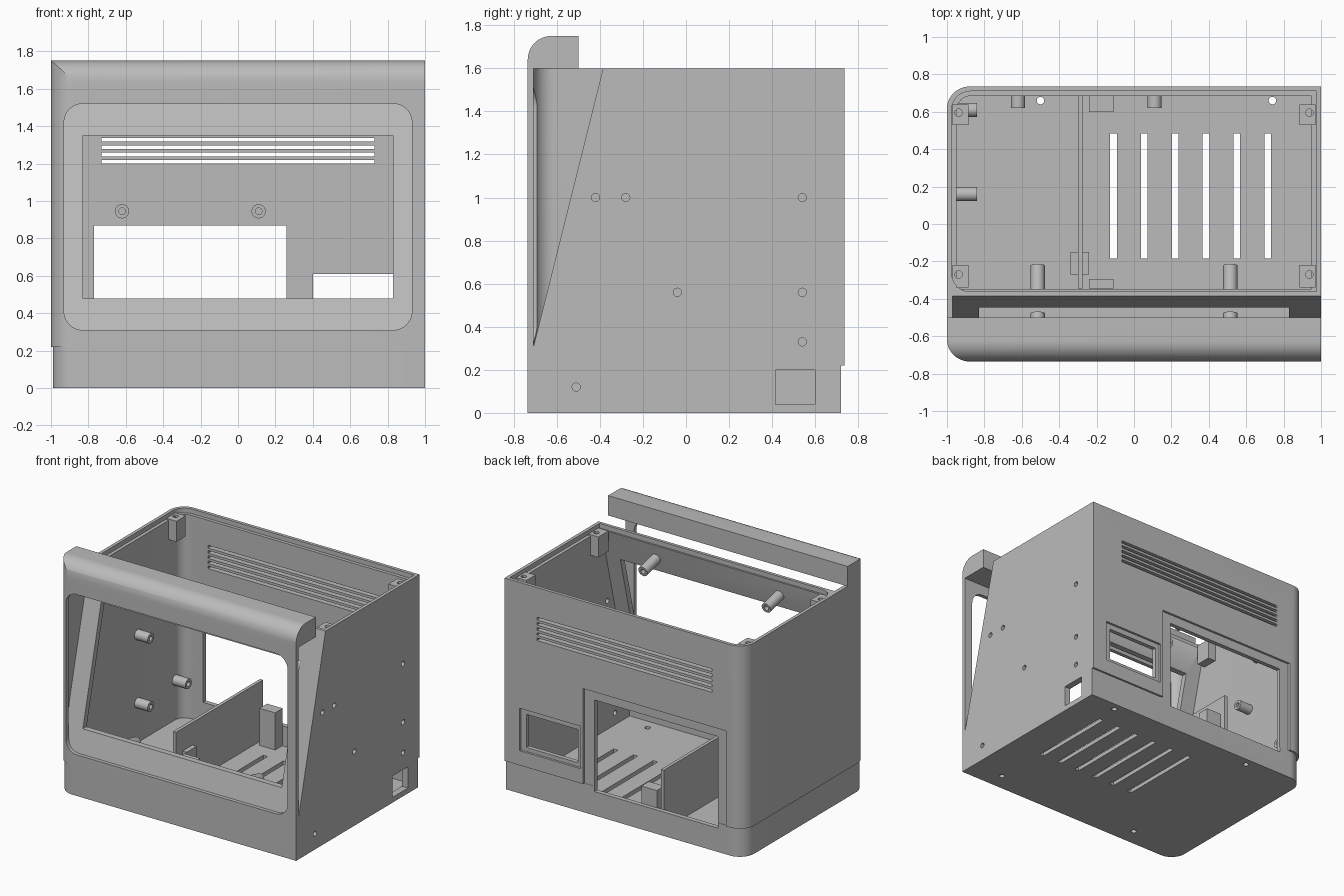
import bpy, bmesh, math
from mathutils import Vector

if "Cube" in bpy.data.objects:
    bpy.data.objects.remove(bpy.data.objects["Cube"], do_unlink=True)

GREY = (0.5, 0.5, 0.5, 1)
grey = bpy.data.materials.new("grey plastic")
grey.use_nodes = True
grey.diffuse_color = GREY
grey.node_tree.nodes["Principled BSDF"].inputs["Base Color"].default_value = GREY


def prism(name, pts, axis, lo, hi):
    """Extrude a 2D outline along an axis; outline is (x,y), (x,z) or (y,z)."""
    place = {"z": lambda a, b, t: (a, b, t),
             "y": lambda a, b, t: (a, t, b),
             "x": lambda a, b, t: (t, a, b)}[axis]
    bm = bmesh.new()
    face = bm.faces.new([bm.verts.new(place(a, b, lo)) for a, b in pts])
    ext = bmesh.ops.extrude_face_region(bm, geom=[face])
    shift = Vector(place(0, 0, hi - lo))
    bmesh.ops.translate(bm, vec=shift, verts=[v for v in ext["geom"] if isinstance(v, bmesh.types.BMVert)])
    bmesh.ops.recalc_face_normals(bm, faces=bm.faces)
    me = bpy.data.meshes.new(name)
    bm.to_mesh(me)
    bm.free()
    me.materials.append(grey)
    ob = bpy.data.objects.new(name, me)
    bpy.context.collection.objects.link(ob)
    return ob


def rounded(x0, x1, y0, y1, radii, n=12):
    """Rectangle outline; radii in order: low-low, high-low, high-high, low-high."""
    out = []
    for k, (cx, cy, sx, sy) in enumerate(((x0, y0, 1, 1), (x1, y0, -1, 1), (x1, y1, -1, -1), (x0, y1, 1, -1))):
        r = radii[k]
        if r == 0:
            out.append((cx, cy))
            continue
        for i in range(n + 1):
            a = math.pi * (1 + k / 2 + i / n / 2)
            out.append((cx + sx * r + r * math.cos(a), cy + sy * r + r * math.sin(a)))
    return out


def box(name, x0, x1, y0, y1, z0, z1):
    return prism(name, rounded(x0, x1, y0, y1, (0, 0, 0, 0)), "z", z0, z1)


def disc(name, a, b, r, axis, lo, hi):
    pts = [(a + r * math.cos(math.tau * i / 24), b + r * math.sin(math.tau * i / 24)) for i in range(24)]
    return prism(name, pts, axis, lo, hi)


def boolean(ob, cutter, op="DIFFERENCE", keep=False):
    mod = ob.modifiers.new("cut", "BOOLEAN")
    mod.operation, mod.solver, mod.object = op, "EXACT", cutter
    bpy.context.view_layer.update()
    me = bpy.data.meshes.new_from_object(ob.evaluated_get(bpy.context.evaluated_depsgraph_get()))
    ob.modifiers.clear()
    ob.data = me
    if not keep:
        bpy.data.objects.remove(cutter, do_unlink=True)
    return ob


def plan(name, x0, x1, y0, y1, z0, z1, r):
    """Block rounded on its two right-hand vertical corners."""
    return prism(name, rounded(x0, x1, y0, y1, (r, 0, 0, r)), "z", z0, z1)


def slant(z, offset=0.0):
    return -0.71 + offset + 0.25 * (z - 0.3)


# Space behind the sloping screen panel, and the open wedge in front of it
def cavity():
    room = plan("cavity", -0.95, 0.95, -0.9, 0.685, 0.03, 1.7, 0.08)
    side = [(slant(0.22, 0.045), 0.02), (0.8, 0.02), (0.8, 1.8), (slant(1.8, 0.045), 1.8), (slant(0.22, 0.045), 0.22)]
    return boolean(room, prism("side", side, "x", -1.2, 1.2), "INTERSECT")


def before_panel():
    return prism("side", [(-0.9, 0.2), (slant(0.2), 0.2), (slant(1.8), 1.8), (-0.9, 1.8)], "x", -1.2, 1.2)


# Main housing
housing = plan("housing", -1, 1, -0.735, 0.735, 0.22, 1.6, 0.12)
wedge = plan("wedge", -0.97, 1.1, -0.707, 0.5, 0.25, 1.75, 0.09)
window = prism("window", rounded(-0.93, 0.93, 0.31, 1.52, [0.1] * 4), "y", -0.8, -0.4)
boolean(housing, cavity())
boolean(housing, boolean(wedge, before_panel(), "INTERSECT"))
boolean(housing, boolean(window, before_panel(), "INTERSECT"))
boolean(housing, box("screen_opening", -0.83, 0.83, -0.69, -0.25, 0.48, 1.35))
boolean(housing, plan("lid_rabbet", -0.975, 0.975, -0.362, 0.71, 1.565, 1.7, 0.1))

# Rear recesses, openings and vents
for x0, x1, z0, z1 in ((-0.85, 0.345, 0.1, 0.94), (0.365, 0.875, 0.33, 0.65)):
    boolean(housing, box("recess", x0, x1, 0.718, 0.8, z0, z1))
for x0, x1, z0, z1 in ((-0.77, 0.26, 0.18, 0.87), (0.4, 0.83, 0.36, 0.61)):
    boolean(housing, box("opening", x0, x1, 0.6, 0.8, z0, z1))
for i in range(5):
    z = 1.21 + 0.039 * i
    boolean(housing, box("vent", -0.73, 0.73, 0.6, 0.8, z - 0.01, z + 0.01))

# Screw holes in the left side
for y, z in ((-0.42, 1), (-0.28, 1), (0.54, 1), (0.54, 0.56), (-0.04, 0.56), (0.54, 0.33)):
    boolean(housing, disc("hole", y, z, 0.019, "x", 0.9, 1.1))

# Base tray with floor slots, side port and screw holes
base = plan("base_tray", -0.99, 1, -0.735, 0.72, 0, 0.22, 0.12)
boolean(base, cavity())
boolean(base, box("opening", -0.77, 0.26, 0.6, 0.8, 0.18, 0.4))
boolean(base, box("port", 0.9, 1.1, 0.415, 0.6, 0.04, 0.2))
boolean(base, disc("hole", -0.51, 0.12, 0.019, "x", 0.9, 1.1))
for i in range(6):
    x = -0.11 + 0.165 * i
    boolean(base, box("slot", x - 0.018, x + 0.018, -0.185, 0.485, -0.1, 0.1))
for x in (-0.5, 0.74):
    for y in (-0.6, 0.66):
        boolean(base, disc("hole", x, y, 0.02, "z", -0.1, 0.1))

# Top front bar, rounded along its front edge
bar = plan("top_bar", -1, 1, -0.735, -0.2, 1.6, 1.75, 0.12)
boolean(bar, prism("side", rounded(-0.735, -0.5, 1.5, 1.75, (0, 0, 0, 0.11)), "x", -1.2, 1.2), "INTERSECT")

# Corner bosses under the lid
parts = [housing, base, bar]
for s, side in ((-1, "right"), (1, "left")):
    for y0, y1, end in ((-0.34, -0.22, "front"), (0.53, 0.64, "rear")):
        xs = sorted((s * 0.97, s * 0.885))
        boss = box(f"{end}_{side}_boss", *xs, y0, y1, 1.42, 1.575)
        parts.append(boolean(boss, disc("hole", s * 0.938, (y0 + y1) / 2 + 0.01, 0.02, "z", 1.5, 1.7)))

# Inner partition and support blocks
parts.append(box("partition", -0.3, -0.275, -0.345, 0.69, 0.02, 0.48))
for name, x0, x1, y0, y1 in (("rear_block", -0.24, -0.11, 0.6, 0.69),
                             ("front_block", -0.24, -0.11, -0.345, -0.295),
                             ("partition_block", -0.34, -0.24, -0.27, -0.15)):
    parts.append(box(name, x0, x1, y0, y1, 0.02, 0.31))


# Hollow mounting pegs
def peg(name, base_at, direction, length):
    ob = disc(name, 0, 0, 0.038, "z", -0.01, length)
    boolean(ob, disc("bore", 0, 0, 0.018, "z", length * 0.4, length + 0.1))
    ob.location = base_at
    ob.rotation_euler = Vector(direction).to_track_quat("Z", "Y").to_euler()
    parts.append(ob)


for x in (-0.515, 0.515):
    for z in (0.43, 1.45):
        peg("panel_peg", (x, slant(z, 0.045), z), (0, 0.97, -0.24), 0.16)
for y, z in ((0.16, 0.845), (0.16, 0.33), (0.61, 0.33)):
    peg("side_peg", (-0.95, y, z), (1, 0, 0), 0.11)
for x in (-0.62, 0.11):
    peg("rear_peg", (x, 0.685, 0.945), (0, -1, 0), 0.065)

# Shading
bpy.ops.object.select_all(action="DESELECT")
for ob in parts:
    ob.select_set(True)
bpy.context.view_layer.objects.active = housing
bpy.ops.object.shade_smooth_by_angle(angle=math.radians(30))
